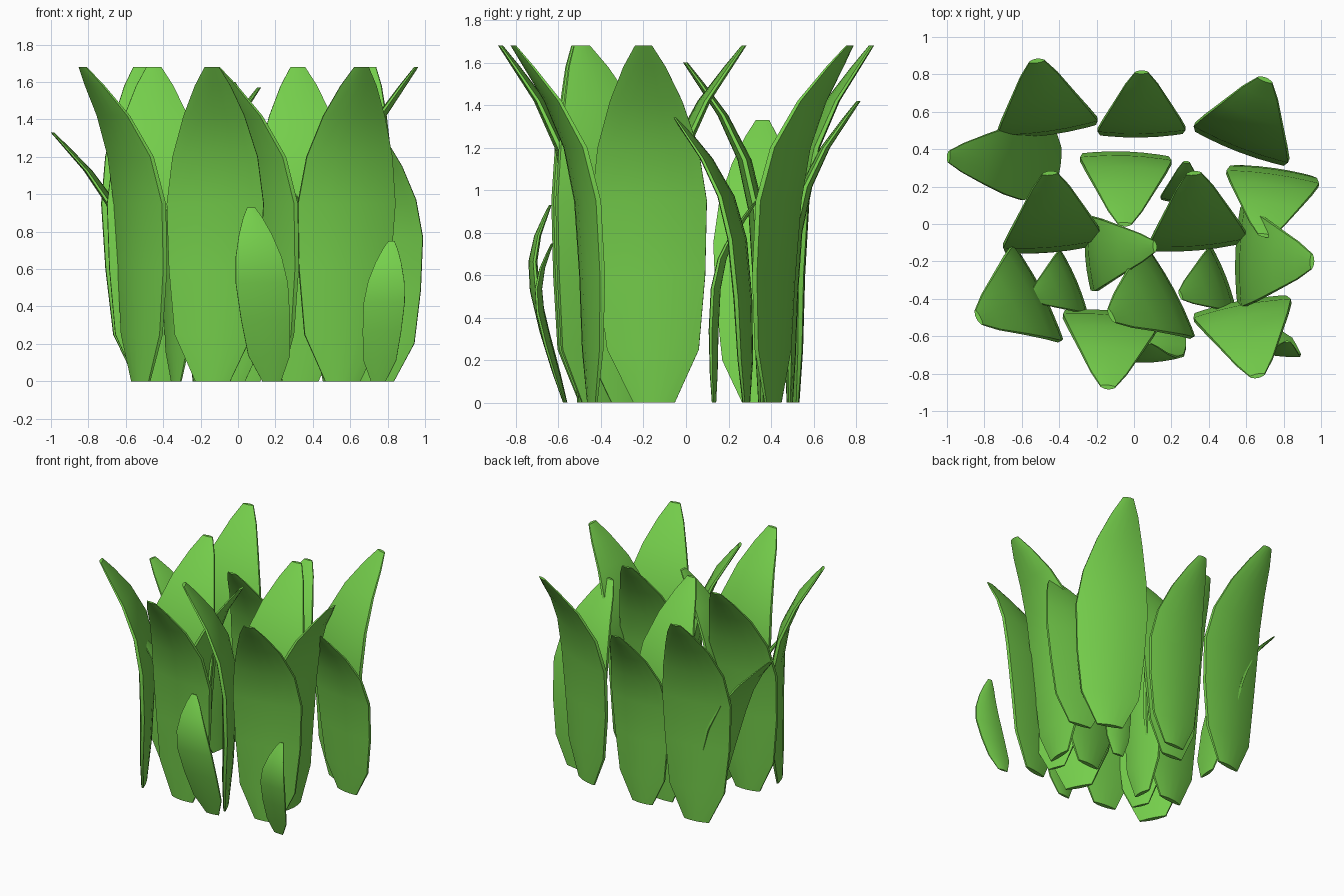
import bpy, bmesh, math
from mathutils import Vector

if "Cube" in bpy.data.objects:
    bpy.data.objects.remove(bpy.data.objects["Cube"])

green = bpy.data.materials.new("leaf green")
green.diffuse_color = (0.18, 0.63, 0.072, 1)
green.use_nodes = True
green.node_tree.nodes["Principled BSDF"].inputs["Base Color"].default_value = green.diffuse_color

# Full-height blade: height, half width fraction, outward bend, thickness fraction
FULL = 1.68
PROFILE = [(0.0, 0.36, 0.00, 0.45), (0.25, 0.80, 0.00, 0.8),
           (0.60, 0.94, 0.005, 1.0), (0.95, 1.00, 0.03, 1.0),
           (1.20, 0.88, 0.09, 0.9), (1.42, 0.63, 0.20, 0.7),
           (1.58, 0.37, 0.315, 0.5), (1.68, 0.15, 0.39, 0.3)]
ACROSS = [-1, -0.8, -0.4, 0, 0.4, 0.8, 1]
RIM, OUTER, INNER = 0.012, 0.035, 0.018   # thickness at the edge, bulge on each side


def leaf(name, base, tip, angle, height, half_width):
    """Flat lens-section blade standing at base, bending outwards along angle to tip."""
    s = height / FULL
    a = math.radians(angle)
    out = Vector((math.cos(a), math.sin(a)))
    side = Vector((-out.y, out.x))
    base, tip = Vector(base), Vector(tip)
    shear = tip - base - out * PROFILE[-1][2] * s
    # closed cross-section: outer side one way, inner side back
    section = [(u, RIM + OUTER * (1 - u * u)) for u in ACROSS]
    section += [(u, -RIM - INNER * (1 - u * u)) for u in reversed(ACROSS)]
    bm = bmesh.new()
    rows = []
    for z, w, bend, thick in PROFILE:
        row = []
        for u, t in section:
            p = (base + out * (bend + t * thick) * s + side * u * w * half_width
                 + shear * (z / FULL))
            row.append(bm.verts.new((p.x, p.y, z * s)))
        rows.append(row)
    n = len(section)
    for r0, r1 in zip(rows, rows[1:]):
        for i in range(n):
            j = (i + 1) % n
            bm.faces.new((r0[i], r0[j], r1[j], r1[i]))
    bm.faces.new(rows[0])
    bm.faces.new(rows[-1])
    bmesh.ops.recalc_face_normals(bm, faces=bm.faces)
    me = bpy.data.meshes.new(name)
    bm.to_mesh(me)
    bm.free()
    me.materials.append(green)
    ob = bpy.data.objects.new(name, me)
    bpy.context.collection.objects.link(ob)
    bpy.ops.object.select_all(action='DESELECT')
    ob.select_set(True)
    bpy.context.view_layer.objects.active = ob
    bpy.ops.object.shade_smooth_by_angle(angle=math.radians(40))


# name, base, tip, lean direction in degrees, height, half width
LEAVES = [
    # back row
    ("back_left_leaf", (-0.45, 0.51), (-0.52, 0.87), 98, 1.68, 0.27),
    ("back_middle_leaf", (0.035, 0.485), (0.04, 0.81), 91, 1.42, 0.235),
    ("back_right_leaf", (0.57, 0.41), (0.70, 0.77), 69, 1.68, 0.27),
    # middle rows
    ("left_leaf", (-0.40, 0.34), (-0.99, 0.36), 175, 1.33, 0.21),
    ("inner_left_leaf", (-0.445, -0.13), (-0.45, 0.27), 95, 1.68, 0.27),
    ("inner_back_leaf", (-0.05, 0.36), (-0.05, 0.0), -92, 1.60, 0.245),
    ("inner_right_leaf", (0.335, -0.115), (0.32, 0.27), 95, 1.68, 0.265),
    ("right_back_leaf", (0.745, 0.285), (0.70, -0.06), -98, 1.36, 0.25),
    ("right_leaf", (0.57, -0.15), (0.95, -0.2), -2, 1.68, 0.27),
    ("centre_leaf", (-0.23, -0.18), (0.11, -0.12), 4, 1.57, 0.2),
    # front row
    ("front_left_leaf", (-0.52, -0.41), (-0.83, -0.50), 207, 1.68, 0.285),
    ("front_middle_leaf", (-0.135, -0.49), (-0.14, -0.87), -95, 1.68, 0.26),
    ("front_centre_leaf", (0.18, -0.40), (-0.12, -0.49), 208, 1.68, 0.28),
    ("front_right_leaf", (0.56, -0.44), (0.66, -0.81), -79, 1.68, 0.265),
    # small sprouts
    ("small_left_leaf", (-0.33, -0.32), (-0.54, -0.39), 203, 1.10, 0.18),
    ("small_right_leaf", (0.48, -0.29), (0.25, -0.38), 201, 1.05, 0.18),
    ("small_back_leaf", (0.26, 0.13), (0.28, 0.33), 85, 0.95, 0.12),
    ("small_front_leaf", (0.18, -0.57), (0.07, -0.64), 95, 0.93, 0.14),
    ("small_corner_leaf", (0.75, -0.57), (0.82, -0.63), 85, 0.75, 0.11),
]
for args in LEAVES:
    leaf(*args)
